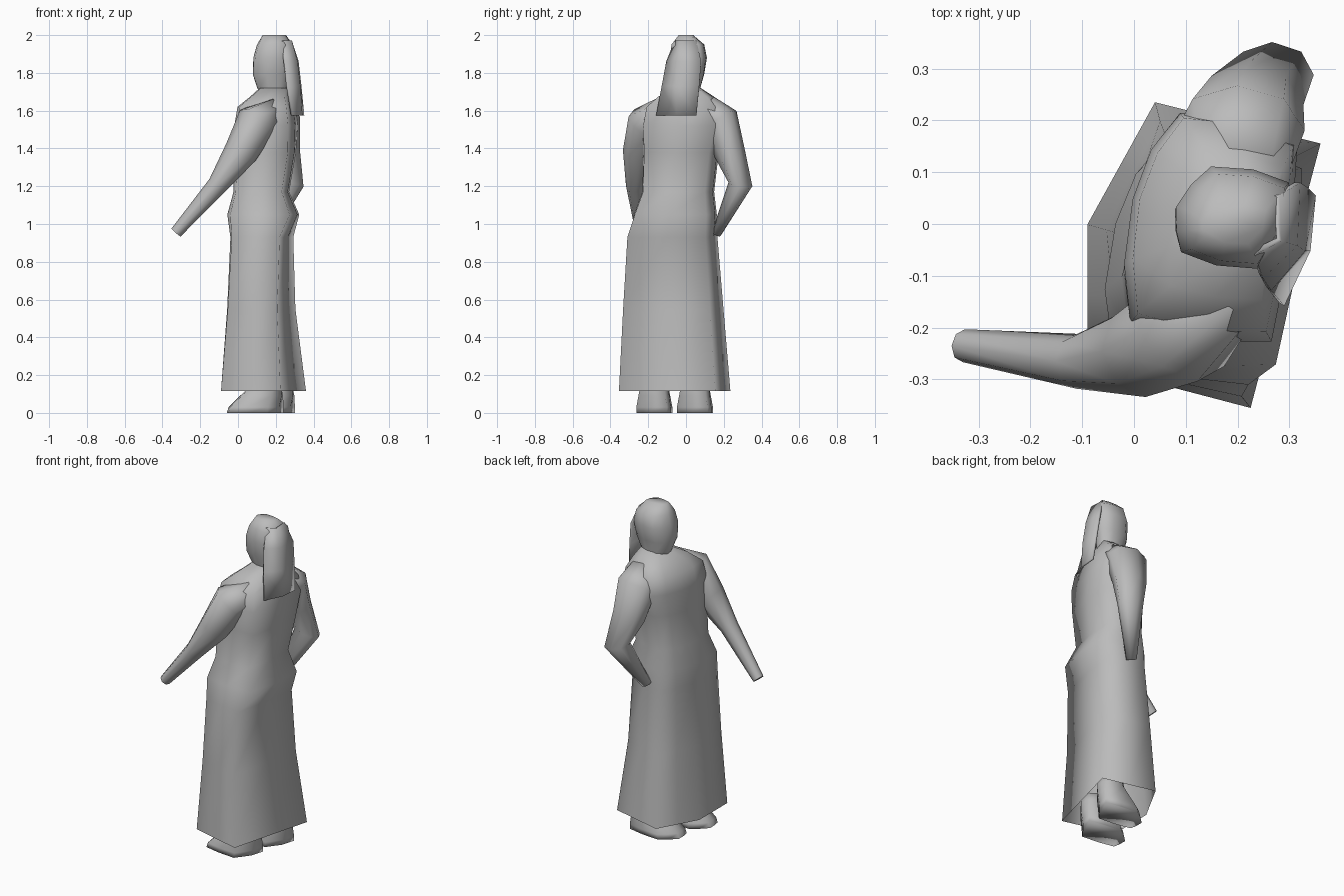
import bpy, bmesh, math
from mathutils import Vector

cube = bpy.data.objects.get("Cube")
if cube:
    bpy.data.objects.remove(cube, do_unlink=True)

mat = bpy.data.materials.new("plain_grey")
mat.use_nodes = True
GREY = (0.5, 0.5, 0.5, 1)
mat.diffuse_color = GREY
mat.node_tree.nodes["Principled BSDF"].inputs["Base Color"].default_value = GREY


def outline(corners, bulge):
    """Corners plus side midpoints pushed outward."""
    pts = []
    for i, c in enumerate(corners):
        a, b = Vector(c), Vector(corners[(i + 1) % len(corners)])
        pts += [a, a.lerp(b, .5) * bulge]
    return pts


# Hem shape, fuller body shape and a plain round
HEM = outline([(1, .73), (-.42, 1), (-1, .2), (-1, -.72), (.4, -1)], 1)
BODY = outline([(.97, .72), (-.4, .97), (-.95, .25), (-.98, -.82), (.7, -.96)], 1.1)
ROUND = [p.normalized() for p in HEM]


def finish(name, bm, angle):
    bmesh.ops.recalc_face_normals(bm, faces=bm.faces)
    me = bpy.data.meshes.new(name)
    bm.to_mesh(me)
    bm.free()
    ob = bpy.data.objects.new(name, me)
    bpy.context.collection.objects.link(ob)
    me.materials.append(mat)
    bpy.ops.object.select_all(action='DESELECT')
    ob.select_set(True)
    bpy.context.view_layer.objects.active = ob
    bpy.ops.object.shade_smooth_by_angle(angle=math.radians(angle))
    return ob


def loft(name, rings, cap_start=True, angle=85):
    bm = bmesh.new()
    rows = [[bm.verts.new(p) for p in r] for r in rings]
    n = len(rows[0])
    for lo, hi in zip(rows, rows[1:]):
        for i in range(n):
            j = (i + 1) % n
            bm.faces.new((lo[i], lo[j], hi[j], hi[i]))
    if cap_start:
        bm.faces.new(rows[0][::-1])
    bm.faces.new(rows[-1])
    return finish(name, bm, angle)


def ring(target, z, x0, x1, y0, y1, blend):
    """Outline fitted to an x/y box, blended from the hem shape to the target."""
    pts = []
    for p, r in zip(HEM, target):
        q = p.lerp(r, blend)
        pts.append((x0 + (x1 - x0) * (q.x + 1) / 2, y0 + (y1 - y0) * (q.y + 1) / 2, z))
    return pts


def limb(name, path, wide=1, sides=8):
    """Tapered tube along (x, y, z, radius) points."""
    pts = [Vector(p[:3]) for p in path]
    rings = []
    for i, p in enumerate(pts):
        t = (pts[min(i + 1, len(pts) - 1)] - pts[max(i - 1, 0)]).normalized()
        u = t.cross(Vector((0, 1, 0))).normalized()
        v = t.cross(u)
        r = path[i][3]
        angles = [k * math.tau / sides for k in range(sides)]
        rings.append([p + r * (u * wide * math.cos(a) + v * math.sin(a)) for a in angles])
    loft(name, rings)


# Long robe, open at the hem
loft("robe", [ring(BODY, *r) for r in [
    (.115, -.09, .36, -.355, .235, 0),
    (.55, -.055, .305, -.335, .20, .2),
    (.93, -.035, .295, -.315, .17, .5),
    (1.05, -.045, .33, -.28, .17, 1),
    (1.17, -.015, .275, -.235, .155, 1),
    (1.38, -.01, .312, -.23, .18, 1),
    (1.52, -.01, .32, -.235, .22, .9),
    (1.62, .005, .31, -.215, .21, .8),
    (1.675, .07, .29, -.15, .15, .7),
    (1.72, .12, .27, -.06, .08, 1)]], cap_start=False, angle=120)

# Head with a short neck
loft("head", [ring(ROUND, *r) for r in [
    (1.66, .13, .27, -.05, .08, 1),
    (1.72, .10, .28, -.055, .08, .8),
    (1.79, .078, .30, -.08, .10, .6),
    (1.88, .08, .31, -.09, .115, .5),
    (1.95, .10, .30, -.08, .10, .5),
    (2.0, .13, .26, -.04, .04, .5)]])

# Veil hanging behind the head
bm = bmesh.new()
veil_rows = [
    (1.97, (.23, -.055), (.28, -.03), (.275, .055)),
    (1.86, (.245, -.10), (.31, -.04), (.315, .08)),
    (1.73, (.26, -.125), (.325, -.05), (.33, .07)),
    (1.575, (.285, -.155), (.335, -.05), (.345, .055))]
rows = [[bm.verts.new((x, y, z)) for x, y in pts] for z, *pts in veil_rows]
for hi, lo in zip(rows, rows[1:]):
    for i in range(2):
        bm.faces.new((hi[i], lo[i], lo[i + 1], hi[i + 1]))
veil = finish("veil", bm, 85)
solid = veil.modifiers.new("thickness", 'SOLIDIFY')
solid.thickness = .012
solid.offset = 0

# Arms: one reaching forward, one bent toward the hip
limb("reaching_arm", [(.19, -.12, 1.60, .075), (.095, -.205, 1.535, .108), (.015, -.245, 1.38, .09),
                      (-.11, -.265, 1.205, .053), (-.328, -.235, .955, .032)])
limb("bent_arm", [(.20, .10, 1.61, .08), (.205, .18, 1.55, .1), (.225, .23, 1.38, .083),
                  (.268, .288, 1.21, .064), (.155, .162, .95, .026)], wide=1.25)

# Feet, toes forward
for name, x, y in (("right_foot", -.06, -.265), ("left_foot", 0, -.05)):
    loft(name, [ring(ROUND, *r) for r in [
        (0, x, x + .31, y, y + .195, .3),
        (.03, x + .01, x + .31, y, y + .195, .3),
        (.09, x + .07, x + .31, y + .01, y + .185, .5),
        (.15, x + .13, x + .30, y + .02, y + .175, .8),
        (.20, x + .14, x + .29, y + .03, y + .165, 1)]], angle=100)
